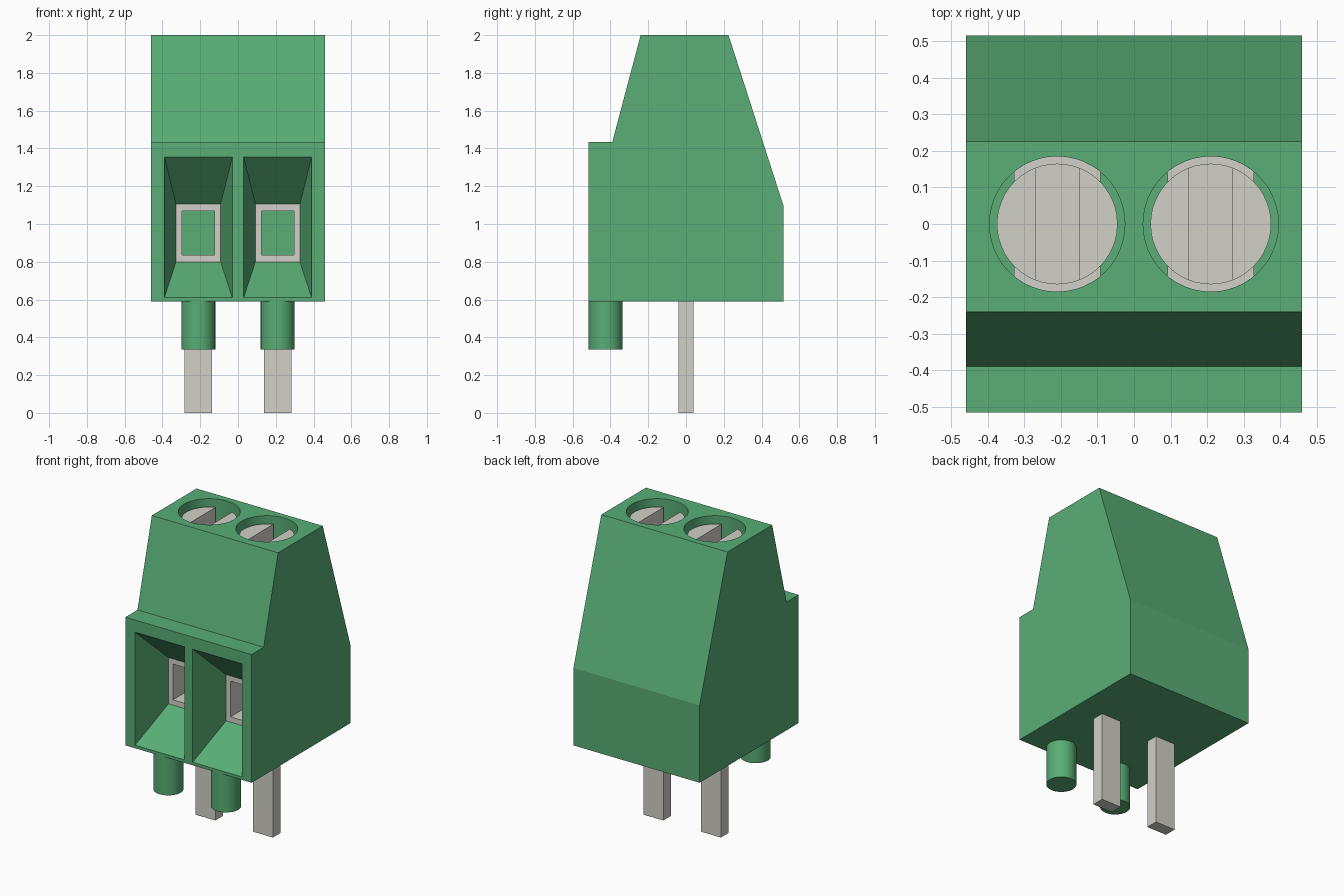
import bpy, bmesh, math

old = bpy.data.objects.get("Cube")
if old:
    bpy.data.objects.remove(old, do_unlink=True)


def material(name, rgb):
    m = bpy.data.materials.new(name)
    m.use_nodes = True
    m.diffuse_color = (*rgb, 1)
    node = next(n for n in m.node_tree.nodes if n.type == 'BSDF_PRINCIPLED')
    node.inputs["Base Color"].default_value = (*rgb, 1)
    return m


GREEN = material("green plastic", (0.10, 0.42, 0.18))
METAL = material("grey metal", (0.64, 0.635, 0.57))


def finish(name, bm, mat):
    bmesh.ops.recalc_face_normals(bm, faces=bm.faces)
    me = bpy.data.meshes.new(name)
    bm.to_mesh(me)
    bm.free()
    me.materials.append(mat)
    ob = bpy.data.objects.new(name, me)
    bpy.context.collection.objects.link(ob)
    return ob


def loft(name, loop_a, loop_b, mat):
    """Closed solid between two matching loops of points."""
    bm = bmesh.new()
    a = [bm.verts.new(p) for p in loop_a]
    b = [bm.verts.new(p) for p in loop_b]
    bm.faces.new(a)
    bm.faces.new(b[::-1])
    for i in range(len(a)):
        j = (i + 1) % len(a)
        bm.faces.new((a[i], b[i], b[j], a[j]))
    return finish(name, bm, mat)


def rect(x0, x1, z0, z1, y):
    return [(x0, y, z0), (x1, y, z0), (x1, y, z1), (x0, y, z1)]


def box(name, x0, x1, y0, y1, z0, z1, mat):
    return loft(name, rect(x0, x1, z0, z1, y0), rect(x0, x1, z0, z1, y1), mat)


def cylinder(name, x, y, r, z0, z1, mat, n=48):
    ring = [(x + r * math.cos(i * math.tau / n), y + r * math.sin(i * math.tau / n)) for i in range(n)]
    return loft(name, [(*p, z0) for p in ring], [(*p, z1) for p in ring], mat)


def cut(target, cutters):
    """Subtract the cutters, bake the result and remove them."""
    for c in cutters:
        c.hide_render = True
        mod = target.modifiers.new("cut", 'BOOLEAN')
        mod.operation, mod.solver, mod.object = 'DIFFERENCE', 'EXACT', c
    bpy.context.view_layer.update()
    baked = bpy.data.meshes.new_from_object(target.evaluated_get(bpy.context.evaluated_depsgraph_get()))
    target.modifiers.clear()
    target.data = baked
    for c in cutters:
        bpy.data.objects.remove(c, do_unlink=True)


def smooth(ob):
    bpy.ops.object.select_all(action='DESELECT')
    ob.select_set(True)
    bpy.context.view_layer.objects.active = ob
    bpy.ops.object.shade_smooth_by_angle(angle=math.radians(30))


# Housing profile, extruded across the width
W, FRONT, BASE, TOP = 0.46, -0.515, 0.59, 2.0
CAGE_FRONT, CAGE_BACK = -0.255, 0.25
profile = [(FRONT, BASE), (0.515, BASE), (0.515, 1.10), (0.225, TOP),
           (-0.24, TOP), (-0.39, 1.435), (FRONT, 1.435)]
housing = loft("housing", [(-W, *p) for p in profile], [(W, *p) for p in profile], GREEN)

cutters = []
for side, s in (("left", 1), ("right", -1)):
    cx = 0.21 * s

    # Wire funnel, cage pocket and screw shaft openings
    k = -0.04
    outer = (cx - 0.18, cx + 0.18, 0.61, 1.355)
    inner = (cx - 0.118, cx + 0.118, 0.80, 1.105)
    mouth = [o + (i - o) * k for o, i in zip(outer, inner)]
    cutters.append(loft("funnel_cutter", rect(*mouth, FRONT + (CAGE_FRONT - FRONT) * k),
                        rect(*inner, CAGE_FRONT), GREEN))
    cutters.append(box("pocket_cutter", inner[0], inner[1], CAGE_FRONT - 0.002, CAGE_BACK,
                       inner[2], inner[3], GREEN))
    cutters.append(cylinder("shaft_cutter", cx, 0, 0.185, 1.10, TOP + 0.1, GREEN))

    # Hollow metal cage
    cage = box(side + "_wire_cage", inner[0], inner[1], CAGE_FRONT, CAGE_BACK,
               inner[2], inner[3], METAL)
    cut(cage, [box("cage_cutter", cx - 0.086, cx + 0.086, CAGE_FRONT - 0.1, CAGE_BACK + 0.1,
                   0.835, 1.07, METAL)])

    # Slotted screw
    screw = cylinder(side + "_screw", cx, 0, 0.165, 1.105, TOP - 0.045, METAL)
    cut(screw, [box("slot_cutter", cx - 0.06, cx + 0.06, -0.3, 0.3, TOP - 0.175, TOP + 0.1, METAL)])
    smooth(screw)

    # Locating peg and solder pin underneath
    smooth(cylinder(side + "_peg", cx, -0.425, 0.09, 0.335, BASE + 0.01, GREEN))
    box(side + "_pin", cx - 0.0725, cx + 0.0725, -0.04, 0.04, 0, BASE + 0.01, METAL)

cut(housing, cutters)
smooth(housing)
# Keep the planar walls crisp; only the round shafts stay smooth
for p in housing.data.polygons:
    p.use_smooth = abs(p.normal.z) < 0.01 and p.area < 0.05
